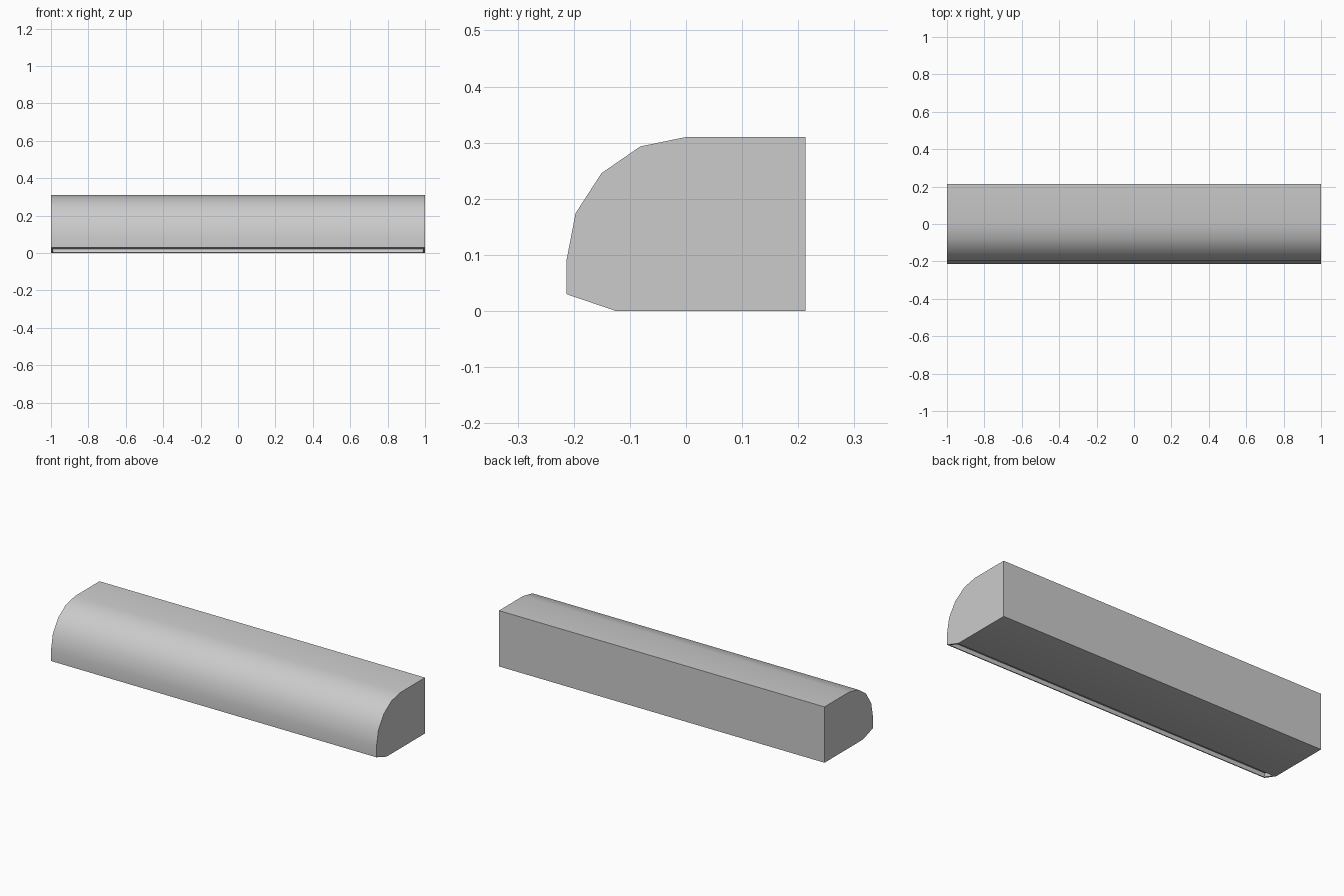
import bpy, bmesh, math
from mathutils import Vector

cube = bpy.data.objects.get("Cube")
if cube:
    bpy.data.objects.remove(cube, do_unlink=True)

HALF_LENGTH = 1.0
BACK, FRONT, TOP = 0.213, -0.213, 0.31
CURVE_START = 0.09      # height where the front begins to curve back

# Housing colour
grey = bpy.data.materials.new("light grey")
grey.use_nodes = True
colour = (0.6, 0.6, 0.6, 1)
grey.diffuse_color = colour
grey.node_tree.nodes["Principled BSDF"].inputs["Base Color"].default_value = colour

# Side profile: flat back and top, quarter-round front, sloping outlet underneath
profile = [(BACK, 0), (BACK, TOP)]
for i in range(5):
    a = math.radians(90 + i * 22.5)
    profile.append((-FRONT * math.cos(a), CURVE_START + (TOP - CURVE_START) * math.sin(a)))
profile += [(FRONT, 0.03), (-0.125, 0)]

# Extrude the profile along the length
bm = bmesh.new()
end = bm.faces.new([bm.verts.new((-HALF_LENGTH, y, z)) for y, z in profile])
extruded = bmesh.ops.extrude_face_region(bm, geom=[end])["geom"]
bmesh.ops.translate(bm, vec=(2 * HALF_LENGTH, 0, 0),
                    verts=[v for v in extruded if isinstance(v, bmesh.types.BMVert)])
bmesh.ops.recalc_face_normals(bm, faces=bm.faces)
bm.normal_update()

# Recessed air outlet on the sloping face
outlet_direction = Vector((0, -0.32, -0.95))
outlet = max(bm.faces, key=lambda f: f.normal.dot(outlet_direction))
bmesh.ops.inset_individual(bm, faces=[outlet], thickness=0.01, use_even_offset=True)
bmesh.ops.inset_individual(bm, faces=[outlet], thickness=0, depth=-0.02)

mesh = bpy.data.meshes.new("housing")
bm.to_mesh(mesh)
bm.free()
mesh.materials.append(grey)
housing = bpy.data.objects.new("housing", mesh)
bpy.context.collection.objects.link(housing)

# Smooth the curved front, keep the corners crisp
bpy.ops.object.select_all(action='DESELECT')
housing.select_set(True)
bpy.context.view_layer.objects.active = housing
bpy.ops.object.shade_smooth_by_angle(angle=math.radians(30))
